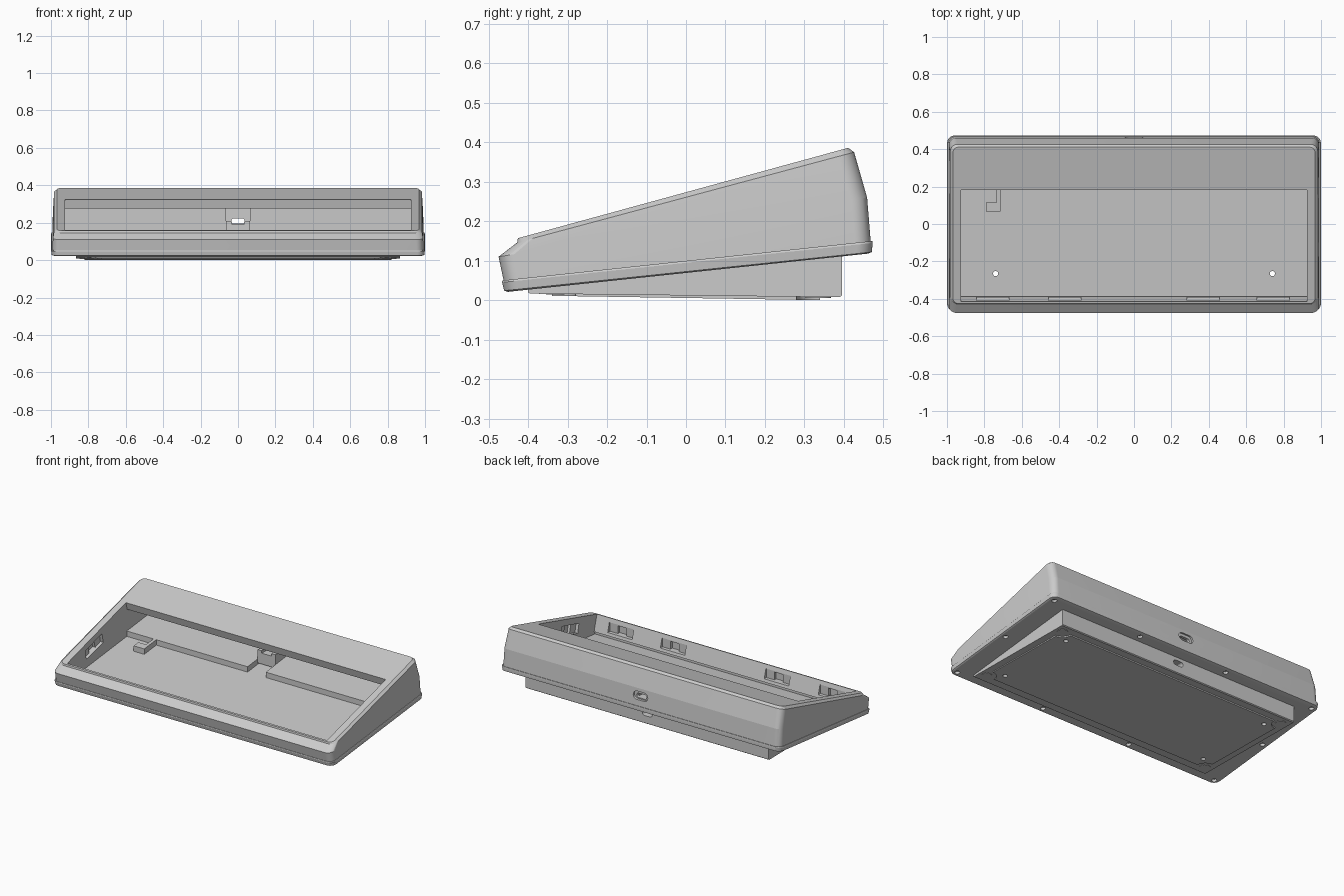
import bpy, bmesh, math
from math import sin, cos, pi

if "Cube" in bpy.data.objects:
    bpy.data.objects.remove(bpy.data.objects["Cube"])


def finish(bm, name):
    bmesh.ops.recalc_face_normals(bm, faces=bm.faces)
    me = bpy.data.meshes.new(name)
    bm.to_mesh(me)
    bm.free()
    ob = bpy.data.objects.new(name, me)
    bpy.context.collection.objects.link(ob)
    return ob


def loft(name, rings, seg=10):
    """Stack tilted rounded rectangles: (half_x, front (y,z), back (y,z), radius)."""
    bm = bmesh.new()
    loops = []
    for hx, f, b, r in rings:
        length = b[0] - f[0]
        loop = []
        for cx, cy, a0 in ((hx - r, length - r, 0), (r - hx, length - r, pi / 2),
                           (r - hx, r, pi), (hx - r, r, 1.5 * pi)):
            for i in range(seg + 1):
                a = a0 + i * pi / 2 / seg
                t = (cy + r * sin(a)) / length
                loop.append(bm.verts.new((cx + r * cos(a), f[0] + t * length,
                                          f[1] + t * (b[1] - f[1]))))
        loops.append(loop)
    for lo, hi in zip(loops, loops[1:]):
        n = len(lo)
        for i in range(n):
            bm.faces.new((lo[i], lo[(i + 1) % n], hi[(i + 1) % n], hi[i]))
    bm.faces.new(loops[0])
    bm.faces.new(loops[-1])
    return finish(bm, name)


def prism(name, axis, pts, a, b, slope=0.0):
    """Extrude a 2D outline along an axis; slope shears z by y."""
    bm = bmesh.new()
    place = {'x': lambda p, d: (d, p[0], p[1]),
             'y': lambda p, d: (p[0], d, p[1]),
             'z': lambda p, d: (p[0], p[1], d + slope * p[1])}[axis]
    lo, hi = [[bm.verts.new(place(p, d)) for p in pts] for d in (a, b)]
    n = len(pts)
    for i in range(n):
        bm.faces.new((lo[i], lo[(i + 1) % n], hi[(i + 1) % n], hi[i]))
    bm.faces.new(lo)
    bm.faces.new(hi)
    return finish(bm, name)


def box(name, x, y, z):
    return prism(name, 'z', [(x[0], y[0]), (x[1], y[0]), (x[1], y[1]), (x[0], y[1])], *z)


def circle(x, y, r, n=20):
    return [(x + r * cos(2 * pi * i / n), y + r * sin(2 * pi * i / n)) for i in range(n)]


def capsule(z, hw, hh, n=8):
    right = [(hw - hh + hh * cos(a), z + hh * sin(a))
             for a in (-pi / 2 + pi * i / n for i in range(n + 1))]
    return right + [(-x, 2 * z - q) for x, q in right]


def cut(ob, *cutters):
    for c in cutters:
        c.hide_render = True
        mod = ob.modifiers.new('cut', 'BOOLEAN')
        mod.operation, mod.solver, mod.object = 'DIFFERENCE', 'EXACT', c
        bpy.context.view_layer.objects.active = ob
        bpy.ops.object.modifier_apply(modifier=mod.name)
        bpy.data.objects.remove(c, do_unlink=True)


def smooth(ob, angle=10):
    bpy.ops.object.select_all(action='DESELECT')
    ob.select_set(True)
    bpy.context.view_layer.objects.active = ob
    bpy.ops.object.shade_smooth_by_angle(angle=math.radians(angle))


# Upper case: tilted outer shell with one chamfer round the top
case = loft('upper_case', [
    (0.992, (-0.462, 0.049), (0.468, 0.149), 0.04),
    (0.990, (-0.475, 0.110), (0.459, 0.260), 0.04),
    (0.983, (-0.428, 0.146), (0.426, 0.375), 0.04),
    (0.968, (-0.426, 0.157), (0.411, 0.386), 0.03)])
# Opening plus the space under the rear overhang
cut(case, prism('cavity', 'x', [(-0.429, 0.21), (-0.415, 0.158), (-0.376, 0.02), (0.415, 0.08),
                                (0.405, 0.330), (0.194, 0.275), (0.181, 0.323), (0.167, 0.375)],
                -0.925, 0.925))
# Mounting pockets in the front and side walls
for x in (-0.755, -0.37, 0.37, 0.745):
    cut(case, box('pocket', (x - 0.087, x + 0.087), (-0.414, -0.34), (0.075, 0.135)),
        box('pocket_deep', (x - 0.03, x + 0.03), (-0.432, -0.34), (0.075, 0.125)))
for s in (-1, 1):
    xs = sorted((s * 0.88, s * 0.945))
    xd = sorted((s * 0.88, s * 0.962))
    cut(case, prism('pocket', 'x', [(-0.22, 0.11), (-0.05, 0.155), (-0.062, 0.215), (-0.232, 0.17)], *xs),
        prism('pocket_deep', 'x', [(-0.165, 0.125), (-0.105, 0.14), (-0.117, 0.195), (-0.177, 0.18)], *xd))
# Rear port: inner recess, outer recess and through slot
cut(case, box('inner_recess', (-0.065, 0.065), (0.36, 0.432), (0.14, 0.29)),
    prism('port_recess', 'y', capsule(0.214, 0.052, 0.026), 0.45, 0.55),
    prism('port_slot', 'y', capsule(0.209, 0.036, 0.014), 0.36, 0.55))
smooth(case)

# Bottom plate with rounded lower edge, sunken floor and ten screw holes
plate = loft('bottom_plate', [
    (0.988, (-0.452, 0.021), (0.462, 0.118), 0.035),
    (0.996, (-0.461, 0.024), (0.471, 0.122), 0.04),
    (0.999, (-0.466, 0.045), (0.473, 0.145), 0.04),
    (0.997, (-0.465, 0.050), (0.472, 0.150), 0.04)])
cut(plate, prism('floor_recess', 'x', [(-0.395, 0.040), (0.412, 0.126), (0.412, 0.3), (-0.395, 0.3)],
                 -0.925, 0.925))
screws = [(x, y) for x in (-0.96, -0.32, 0.32, 0.96) for y in (-0.43, 0.435)] + [(-0.96, 0), (0.96, 0)]
for x, y in screws:
    z = 0.022 + 0.105 * (y + 0.455)
    cut(plate, prism('screw_hole', 'z', circle(x, y, 0.015), z - 0.05, z + 0.014))

# Wedge foot under the plate
wedge = prism('wedge_base', 'x', [(-0.40, 0.019), (-0.394, 0.0165), (0.389, 0.0075), (0.395, 0.012),
                                  (0.395, 0.118), (-0.40, 0.033)], -0.865, 0.865)
cut(wedge, prism('lower_port', 'y', capsule(0.075, 0.035, 0.016), 0.33, 0.5))

# Thin pad with scooped corners around the round feet
outline = []
for cx, cy, a0 in ((0.82, 0.34, 1.5 * pi), (-0.82, 0.34, 0), (-0.82, -0.34, pi / 2), (0.82, -0.34, pi)):
    outline += [(cx + 0.06 * cos(a0 - i * pi / 20), cy + 0.06 * sin(a0 - i * pi / 20)) for i in range(11)]
pad = prism('base_pad', 'z', outline, 0.0055, 0.016, -0.016)

# Through holes in the floor at the front, blind holes at the rear
for x in (-0.74, 0.74):
    for y, top in ((-0.265, 0.3), (0.275, 0.08)):
        for part in (pad, wedge, plate):
            if part is plate and y > 0:
                continue
            cut(part, prism('hole', 'z', circle(x, y, 0.014), -0.1, top))
for part in (plate, wedge, pad):
    smooth(part, 20)

# Round feet
for x in (-0.815, 0.815):
    for y in (-0.34, 0.335):
        smooth(prism('round_foot', 'z', circle(x, y, 0.032, 24), 0.010, 0.018, -0.014), 20)

# Raised rear ledge, split around the port block
for s in (-1, 1):
    prism('rear_ledge', 'x', [(0.190, 0.096), (0.190, 0.137), (0.413, 0.161), (0.413, 0.120)],
          s * 0.065, s * 0.925)

# Port support with a central slot
support = box('port_support', (-0.064, 0.064), (0.29, 0.431), (0.124, 0.210))
cut(support, box('slot', (-0.034, 0.034), (0.1, 0.5), (0.194, 0.3)))

# L-shaped hook standing on the floor
prism('floor_hook', 'z', [(-0.79, 0.068), (-0.715, 0.068), (-0.715, 0.190), (-0.735, 0.190),
                          (-0.735, 0.115), (-0.79, 0.115)], 0.078, 0.117, 0.107)
